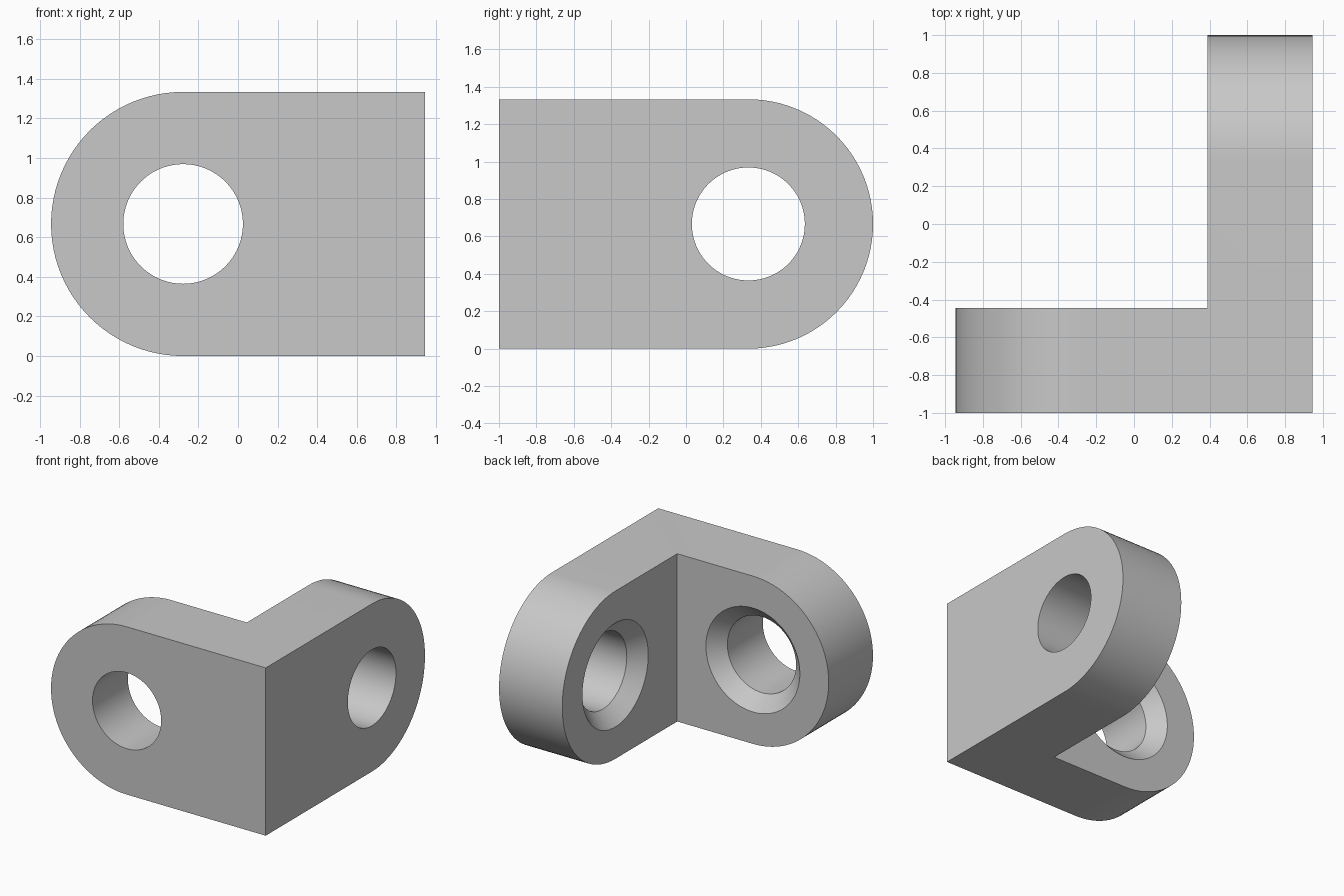
import bpy, bmesh
from math import pi, sin, cos, radians

cube = bpy.data.objects.get("Cube")
if cube:
    bpy.data.objects.remove(cube, do_unlink=True)

HALF_X, HALF_Y = 0.944, 1.0
THICK = 0.556
R = 0.6667           # rounded end radius, half the height
HOLE_R = 0.302
SINK = 0.111         # countersink depth and widening
ARC, SEG = 48, 96

grey = bpy.data.materials.new("steel grey")
grey.use_nodes = True
grey.diffuse_color = (0.58, 0.58, 0.58, 1)
grey.node_tree.nodes["Principled BSDF"].inputs["Base Color"].default_value = (0.58, 0.58, 0.58, 1)


# Arm frames: u runs from the outer corner, v from the outer face inwards
def front_arm(u, v, z):
    return (HALF_X - u, -HALF_Y + v, z)


def side_arm(u, v, z):
    return (HALF_X - v, -HALF_Y + u, z)


ARMS = [("front", front_arm, 2 * HALF_X), ("side", side_arm, 2 * HALF_Y)]


def make_object(name, bm):
    bmesh.ops.recalc_face_normals(bm, faces=bm.faces)
    mesh = bpy.data.meshes.new(name)
    bm.to_mesh(mesh)
    bm.free()
    mesh.materials.append(grey)
    obj = bpy.data.objects.new(name, mesh)
    bpy.context.collection.objects.link(obj)
    return obj


def add_arm(bm, place, length):
    """Round-ended arm, left open at its mitred corner."""
    centre = length - R
    arc = [(centre + R * cos(a), R + R * sin(a))
           for a in (-pi / 2 + pi * i / ARC for i in range(ARC + 1))]
    sides = []
    for v in (0, THICK):
        outline = [(v, 0)] + arc + [(v, 2 * R)]
        sides.append([bm.verts.new(place(u, v, z)) for u, z in outline])
        bm.faces.new(sides[-1])
    outer, inner = sides
    for i in range(len(outer) - 1):
        bm.faces.new((outer[i], outer[i + 1], inner[i + 1], inner[i]))


def hole_cutter(name, place, length):
    """Straight bore that widens to a cone at the inner face."""
    extra = 0.05
    profile = [(HOLE_R, -extra), (HOLE_R, THICK - SINK),
               (HOLE_R + SINK + extra, THICK + extra)]
    bm = bmesh.new()
    rings = [[bm.verts.new(place(length - R + r * cos(2 * pi * i / SEG), v,
                                 R + r * sin(2 * pi * i / SEG)))
              for i in range(SEG)] for r, v in profile]
    for a, b in zip(rings, rings[1:]):
        for i in range(SEG):
            j = (i + 1) % SEG
            bm.faces.new((a[i], a[j], b[j], b[i]))
    bm.faces.new(rings[0])
    bm.faces.new(rings[-1])
    cutter = make_object(name, bm)
    cutter.hide_render = True
    return cutter


# Bracket body: two arms welded at the mitre, seam lines dissolved
bm = bmesh.new()
for _, place, length in ARMS:
    add_arm(bm, place, length)
bmesh.ops.remove_doubles(bm, verts=bm.verts, dist=0.0005)
seams = [e for e in bm.edges if len(e.link_faces) == 2
         and abs(e.verts[0].co.z - e.verts[1].co.z) < 0.001
         and abs(abs(e.verts[0].co.x - e.verts[1].co.x) - THICK) < 0.002
         and abs(abs(e.verts[0].co.y - e.verts[1].co.y) - THICK) < 0.002]
bmesh.ops.dissolve_edges(bm, edges=seams, use_verts=False)
bracket = make_object("corner_bracket", bm)

# Countersunk holes
bpy.ops.object.select_all(action="DESELECT")
bpy.context.view_layer.objects.active = bracket
bracket.select_set(True)
for name, place, length in ARMS:
    cutter = hole_cutter(name + "_hole_cutter", place, length)
    mod = bracket.modifiers.new(name + "_hole", "BOOLEAN")
    mod.operation = "DIFFERENCE"
    mod.solver = "EXACT"
    mod.object = cutter
    bpy.ops.object.modifier_apply(modifier=mod.name)
    bpy.data.objects.remove(cutter, do_unlink=True)

bpy.ops.object.shade_smooth_by_angle(angle=radians(30))
